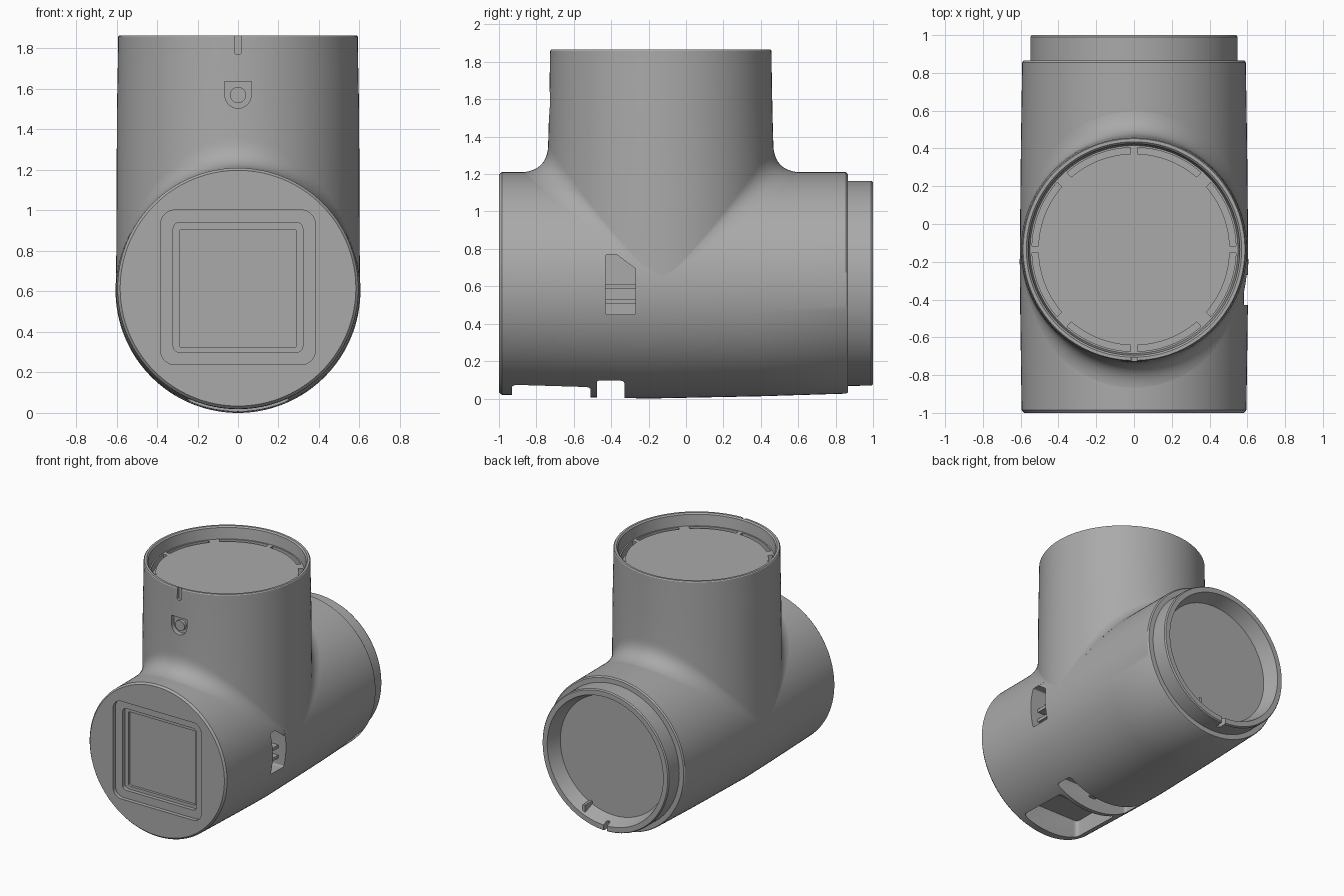
import bpy, bmesh
from math import sin, cos, pi, sqrt, radians

if "Cube" in bpy.data.objects:
    bpy.data.objects.remove(bpy.data.objects["Cube"])

grey = bpy.data.materials.new("plain grey")
grey.use_nodes = True
grey.diffuse_color = (0.4, 0.4, 0.4, 1)
grey.node_tree.nodes["Principled BSDF"].inputs["Base Color"].default_value = (0.4, 0.4, 0.4, 1)

SEG = 128
BRANCH_Y = -0.135


def finish(name, bm):
    bmesh.ops.recalc_face_normals(bm, faces=bm.faces)
    me = bpy.data.meshes.new(name)
    bm.to_mesh(me)
    bm.free()
    me.materials.append(grey)
    ob = bpy.data.objects.new(name, me)
    bpy.context.collection.objects.link(ob)
    return ob


def loft(name, rings):
    """Closed solid through rings of equal length, flat caps at both ends."""
    bm = bmesh.new()
    loops = [[bm.verts.new(p) for p in ring] for ring in rings]
    for a, b in zip(loops, loops[1:]):
        for i in range(len(a)):
            j = (i + 1) % len(a)
            bm.faces.new((a[i], a[j], b[j], b[i]))
    bm.faces.new(loops[0])
    bm.faces.new(loops[-1])
    return finish(name, bm)


def prism(bm, pts, axis, lo, hi):
    """Extrude a 2D outline along an axis."""
    place = {"x": lambda p, d: (d, p[0], p[1]),
             "y": lambda p, d: (p[0], d, p[1]),
             "z": lambda p, d: (p[0], p[1], d)}[axis]
    a = [bm.verts.new(place(p, lo)) for p in pts]
    b = [bm.verts.new(place(p, hi)) for p in pts]
    bm.faces.new(a)
    bm.faces.new(b)
    for i in range(len(a)):
        j = (i + 1) % len(a)
        bm.faces.new((a[i], a[j], b[j], b[i]))


def arc(cx, cy, r, a0, a1, n=8):
    return [(cx + r * cos(radians(a0 + (a1 - a0) * i / n)),
             cy + r * sin(radians(a0 + (a1 - a0) * i / n))) for i in range(n + 1)]


def rounded(cx, cy, hw, hh, r):
    pts = []
    for k, (sx, sy) in enumerate([(1, 1), (-1, 1), (-1, -1), (1, -1)]):
        pts += arc(cx + sx * (hw - r), cy + sy * (hh - r), r, 90 * k, 90 * k + 90)
    return pts


def cut(ob, *prisms):
    """Subtract each outline prism in turn."""
    for args in prisms:
        bm = bmesh.new()
        prism(bm, *args)
        tool = finish("cutter", bm)
        tool.hide_render = True
        mod = ob.modifiers.new("cut", "BOOLEAN")
        mod.operation, mod.solver, mod.object = "DIFFERENCE", "EXACT", tool
        bpy.context.view_layer.objects.active = ob
        bpy.ops.object.modifier_apply(modifier=mod.name)
        bpy.data.objects.remove(tool)


def solid(name, *args):
    bm = bmesh.new()
    prism(bm, *args)
    return finish(name, bm)


# Main pipe along y, with stepped spigot and recessed back end
profile = [(-1, .582), (-.985, .595), (-.5, .602), (-.2, .605), (.4, .599),
           (.855, .592), (.865, .585), (.866, .548), (.99, .548), (1, .541),
           (1, .502), (.985, .497), (.89, .465)]
angles = [2 * pi * i / SEG for i in range(SEG)]
rings = []
for y, r in profile:
    cz = 1.21 - r if r > .59 else .616
    rings.append([(r * cos(t), y, cz + r * sin(t)) for t in angles])
main_pipe = loft("main_pipe", rings)

cut(main_pipe,
    # stepped square recess on the front
    (rounded(0, .62, .382, .382, .07), "y", -1.1, -.97),
    (rounded(0, .62, .32, .32, .03), "y", -1.1, -.94),
    (rounded(0, .615, .29, .29, .01), "y", -1.1, -.92),
    # side window
    (rounded(-.35, .61, .08, .16, .01), "x", .47, .7),
    # underside compartment and arched slot
    (rounded(0, -.72, .25, .21, .03), "z", -.1, .2),
    (rounded(0, -.403, .32, .073, .02), "z", -.1, .17),
    # key notch at the bottom of the spigot
    (rounded(0, .08, .015, .05, .005), "y", .93, 1.1))


# Upright branch with a fillet flowing into the main pipe
def saddle(x):
    return .607 + sqrt(max(.603 ** 2 - x * x, 0))


def branch_column(t):
    c, s2 = cos(t), sin(t) ** 2 + .01
    rv = .602
    corner = saddle(rv * c)
    end_r = rv + .16 * s2
    end_z = saddle(end_r * c) - .002
    col = [(.55, 1.77), (.56, 1.855), (.57, 1.865), (.587, 1.865), (.592, 1.858),
           (.594, 1.7), (.598, 1.5)]
    for i in range(11):
        u = i / 10
        a, b, d = (1 - u) ** 2, 2 * u * (1 - u), u * u
        col.append(((a + b) * rv + d * end_r,
                    a * (corner + .15 * s2) + b * corner + d * end_z))
    col.append((.45, .9))
    return [(r * c, BRANCH_Y + r * sin(t), z) for r, z in col]


columns = [branch_column(t) for t in angles]
branch = loft("upright_branch", list(zip(*columns)))

# Eight curved slots around the top floor
for k in range(4):
    for a0, a1 in ((2, 41), (49, 88)):
        outline = (arc(0, BRANCH_Y, .54, 90 * k + a0, 90 * k + a1, 12)
                   + arc(0, BRANCH_Y, .507, 90 * k + a1, 90 * k + a0, 12))
        cut(branch, (outline, "z", 1.71, 1.8))

# Front rim notch and U-shaped latch recess
latch = arc(0, 1.57, .066, 180, 360) + [(.066, 1.638), (-.066, 1.638)]
cut(branch,
    (rounded(0, 1.84, .017, .07, .016), "y", -.8, -.708),
    (latch, "y", -.8, -.695))
latch_button = solid("latch_button", arc(0, 1.57, .04, 0, 345, 23), "y", -.72, -.68)

# Small details inside the openings
window_bars = [solid("window_bar", rounded(-.35, z, .08, .012, .004), "x", .46, .54)
               for z in (.52, .6)]
slot_rib = solid("slot_rib", rounded(0, -.403, .03, .07, .01), "z", .1, .19)
compartment_step = solid("compartment_step", rounded(0, -.57, .24, .05, .01), "z", .12, .22)
spigot_rib = solid("spigot_rib", rounded(.2, .185, .012, .03, .005), "y", .88, .98)

parts = [main_pipe, branch, latch_button, slot_rib, compartment_step, spigot_rib] + window_bars
bpy.ops.object.select_all(action="DESELECT")
for ob in parts:
    ob.select_set(True)
bpy.context.view_layer.objects.active = main_pipe
bpy.ops.object.shade_smooth_by_angle(angle=radians(32))
